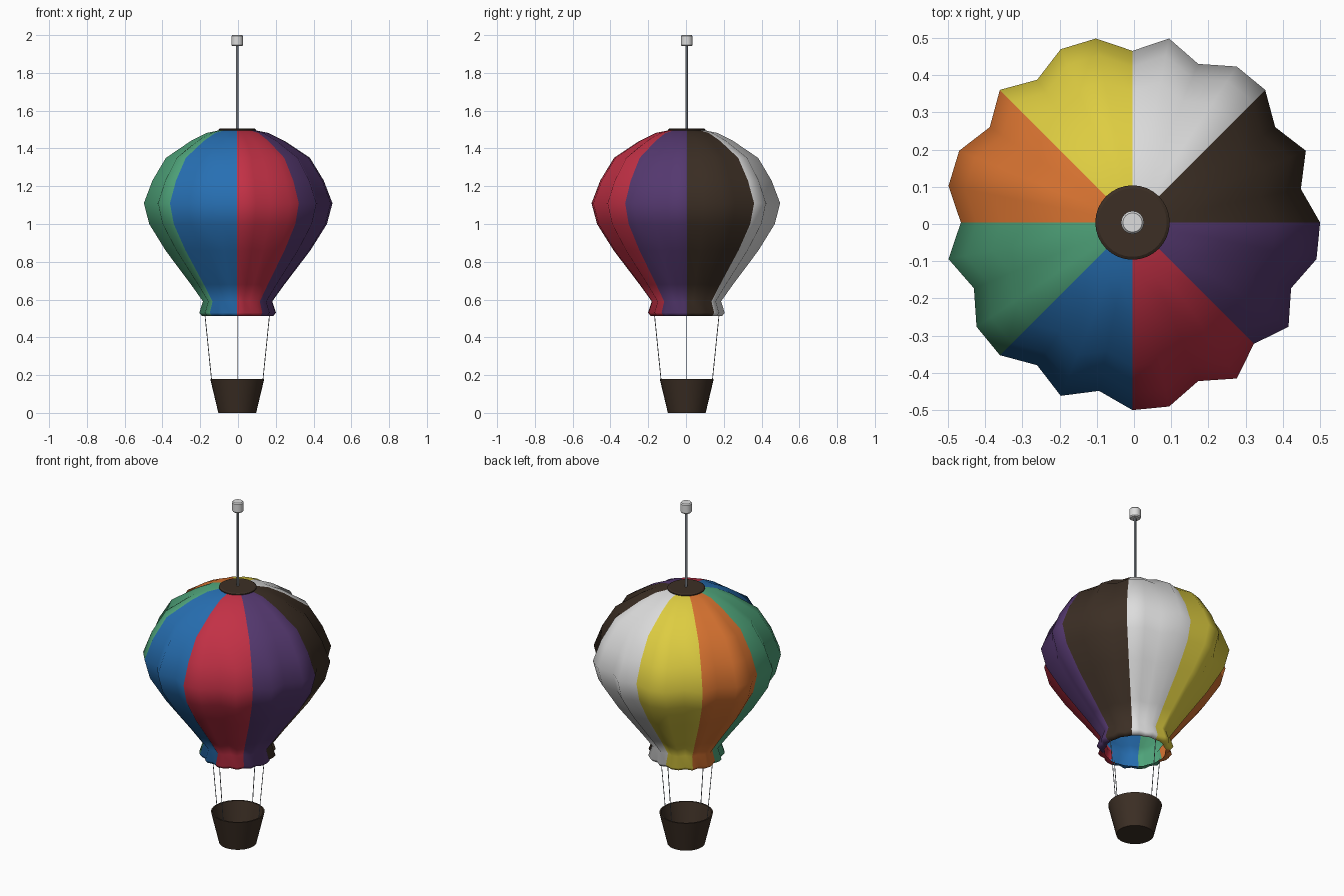
import bpy, math
from mathutils import Vector

if "Cube" in bpy.data.objects:
    bpy.data.objects.remove(bpy.data.objects["Cube"])

CX, CY = -0.004, 0.004      # common axis of all parts


def material(name, r, g, b):
    m = bpy.data.materials.new(name)
    m.diffuse_color = (r, g, b, 1)
    m.use_nodes = True
    m.node_tree.nodes["Principled BSDF"].inputs["Base Color"].default_value = m.diffuse_color
    return m


brown = material("dark brown", 0.045, 0.028, 0.018)
white = material("white", 0.72, 0.72, 0.72)
yellow = material("yellow", 0.73, 0.61, 0.053)
orange = material("orange", 0.68, 0.17, 0.03)
green = material("green", 0.08, 0.38, 0.2)
blue = material("blue", 0.02, 0.16, 0.45)
red = material("red", 0.54, 0.03, 0.06)
purple = material("purple", 0.09, 0.04, 0.16)
grey = material("grey", 0.22, 0.24, 0.27)


def revolve(name, profile, segs, mats, scale=lambda k, i: 1, angle=30):
    """Spin (radius, z) rows given from top to bottom on the outside."""
    verts, faces, rings = [], [], []
    for i, (r, z) in enumerate(profile):
        start = len(verts)
        n = 1 if r == 0 else segs
        for k in range(n):
            a = 2 * math.pi * k / segs
            rr = r * scale(k, i)
            verts.append((CX + rr * math.cos(a), CY + rr * math.sin(a), z))
        rings.append((start, n))
    sector = []
    for (s0, n0), (s1, n1) in zip(rings, rings[1:]):
        for k in range(segs):
            j = (k + 1) % segs
            f = [s0 + k % n0, s1 + k % n1, s1 + j % n1, s0 + j % n0]
            faces.append(list(dict.fromkeys(f)))
            sector.append(k * len(mats) // segs)
    me = bpy.data.meshes.new(name)
    me.from_pydata(verts, [], faces)
    for m in mats:
        me.materials.append(m)
    for p, s in zip(me.polygons, sector):
        p.material_index = s
    ob = bpy.data.objects.new(name, me)
    bpy.context.collection.objects.link(ob)
    bpy.ops.object.select_all(action='DESELECT')
    ob.select_set(True)
    bpy.context.view_layer.objects.active = ob
    bpy.ops.object.shade_smooth_by_angle(angle=math.radians(angle))
    return ob


# Envelope: eight coloured gores, with 13 creases running down the cloth
creases = {1, 3, 6, 8, 11, 13, 16, 18, 21, 23, 26, 28, 30}
rows = [(0.09, 1.497), (0.165, 1.482), (0.25, 1.44), (0.385, 1.35), (0.458, 1.23),
        (0.504, 1.11), (0.475, 1.0), (0.387, 0.86), (0.25, 0.68),
        (0.185, 0.59), (0.205, 0.53), (0.19, 0.512), (0.165, 0.515)]
depth = [0, 0.04, 0.07] + [0.085] * 9 + [0.03]
revolve("envelope", rows, 32,
        [brown, white, yellow, orange, green, blue, red, purple],
        lambda k, i: 1 - depth[i] * (k in creases), 80)

# Crown cap
revolve("crown_cap", [(0, 1.505), (0.092, 1.505), (0.1, 1.5), (0.1, 1.494),
                      (0.09, 1.488), (0, 1.488)], 32, [brown])

# Basket: open tapered tub
revolve("basket", [(0, 0.012), (0.094, 0.012), (0.135, 0.18), (0.143, 0.18),
                   (0.1, 0), (0, 0)], 32, [brown])

# Mast and knob on top
revolve("mast", [(0, 1.95), (0.007, 1.95), (0.007, 1.49), (0, 1.49)], 12, [grey])
revolve("mast_knob", [(0, 2), (0.026, 2), (0.031, 1.994), (0.031, 1.948),
                      (0.026, 1.942), (0, 1.942)], 16, [white])

# Four ropes between the envelope mouth and the basket rim
for n in range(4):
    a = n * math.pi / 2
    d = Vector((math.cos(a), math.sin(a), 0))
    top = Vector((CX, CY, 0.53)) + d * 0.172
    low = Vector((CX, CY, 0.165)) + d * 0.135
    bpy.ops.mesh.primitive_cylinder_add(vertices=6, radius=0.002,
                                        depth=(top - low).length,
                                        location=(top + low) / 2)
    rope = bpy.context.object
    rope.name = f"rope_{n + 1}"
    rope.rotation_euler = (top - low).to_track_quat('Z', 'Y').to_euler()
    rope.data.materials.append(grey)
